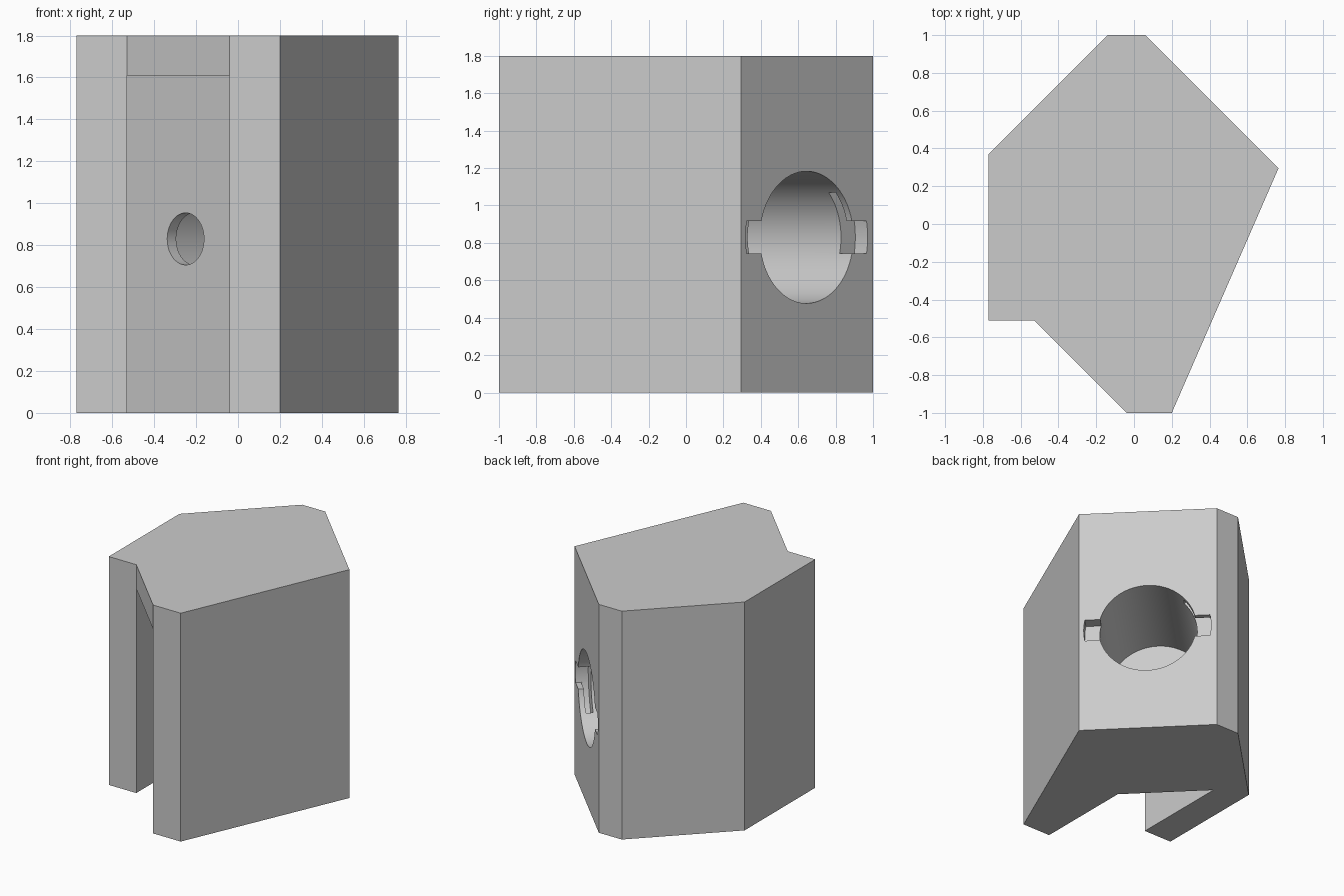
import bpy, bmesh
from math import sin, cos, asin, radians, pi, sqrt
from mathutils import Matrix, Vector

cube = bpy.data.objects.get("Cube")
if cube:
    bpy.data.objects.remove(cube, do_unlink=True)

# Single flat colour
grey = bpy.data.materials.new("plain_grey")
grey.use_nodes = True
colour = (0.6, 0.6, 0.6, 1)
grey.diffuse_color = colour
grey.node_tree.nodes["Principled BSDF"].inputs["Base Color"].default_value = colour


def prism(name, outline, low, high, frame=Matrix()):
    """Extrude a counter-clockwise outline from low to high in the given frame."""
    bm = bmesh.new()
    face = bm.faces.new([bm.verts.new((x, y, low)) for x, y in outline])
    grown = bmesh.ops.extrude_face_region(bm, geom=[face], use_keep_orig=True)
    top = [g for g in grown["geom"] if isinstance(g, bmesh.types.BMVert)]
    bmesh.ops.translate(bm, verts=top, vec=(0, 0, high - low))
    bmesh.ops.recalc_face_normals(bm, faces=bm.faces)
    bm.transform(frame)
    mesh = bpy.data.meshes.new(name)
    bm.to_mesh(mesh)
    bm.free()
    mesh.materials.append(grey)
    obj = bpy.data.objects.new(name, mesh)
    bpy.context.collection.objects.link(obj)
    return obj


def arc(radius, start, end, steps):
    return [(radius * cos(start + (end - start) * i / steps),
             radius * sin(start + (end - start) * i / steps)) for i in range(steps + 1)]


def circle(radius, steps=96):
    return arc(radius, 0, 2 * pi, steps)[:-1]


def cut(body, cutter):
    cutter.hide_render = True
    mod = body.modifiers.new("cut", "BOOLEAN")
    mod.operation = "DIFFERENCE"
    mod.solver = "EXACT"
    mod.object = cutter
    bpy.context.view_layer.objects.active = body
    bpy.ops.object.modifier_apply(modifier=mod.name)
    bpy.data.objects.remove(cutter, do_unlink=True)


# Main block
outline = [(-0.14, 1), (-0.77, 0.37), (-0.77, -0.51), (-0.53, -0.51),
           (-0.04, -1), (0.2, -1), (0.765, 0.295), (0.06, 1)]
body = prism("housing_block", outline, 0, 1.8)

# Front slot, open at the bottom, with a slanted inner wall
slot = [(-0.53, 0.26), (-0.53, -1.2), (-0.04, -1.2), (-0.04, -0.23)]
cut(body, prism("front_slot", slot, -0.2, 1.61))

# Frame of the slanted bore: across, up, outward
s = sqrt(0.5)
frame = Matrix.Translation((0.415, 0.645, 0.83)) @ Matrix(
    ((-s, 0, s, 0), (s, 0, s, 0), (0, 1, 0, 0), (0, 0, 0, 1)))

# Main bore and the small hole through to the slot
bore, lug, half = 0.353, 0.461, 0.086
cut(body, prism("main_bore", circle(bore), -0.88, 0.1, frame))
cut(body, prism("small_hole", circle(0.124, 64), -1.1, -0.8, frame))

# Twist-lock entry notches, then the grooves that turn off from them
a = asin(half / lug)
notch = arc(lug, -a, a, 10) + arc(lug, pi - a, pi + a, 10)
cut(body, prism("entry_notches", notch, -0.093, 0.1, frame))
for side in (0, pi):
    sector = arc(lug, side, side + radians(42), 16) + arc(0.3, side + radians(43.5), side, 16)
    cut(body, prism("lock_groove", sector, -0.093, -0.04, frame))

# Smooth the round walls, keep the edges sharp
bpy.ops.object.select_all(action="DESELECT")
body.select_set(True)
bpy.context.view_layer.objects.active = body
bpy.ops.object.shade_smooth_by_angle(angle=radians(25))
